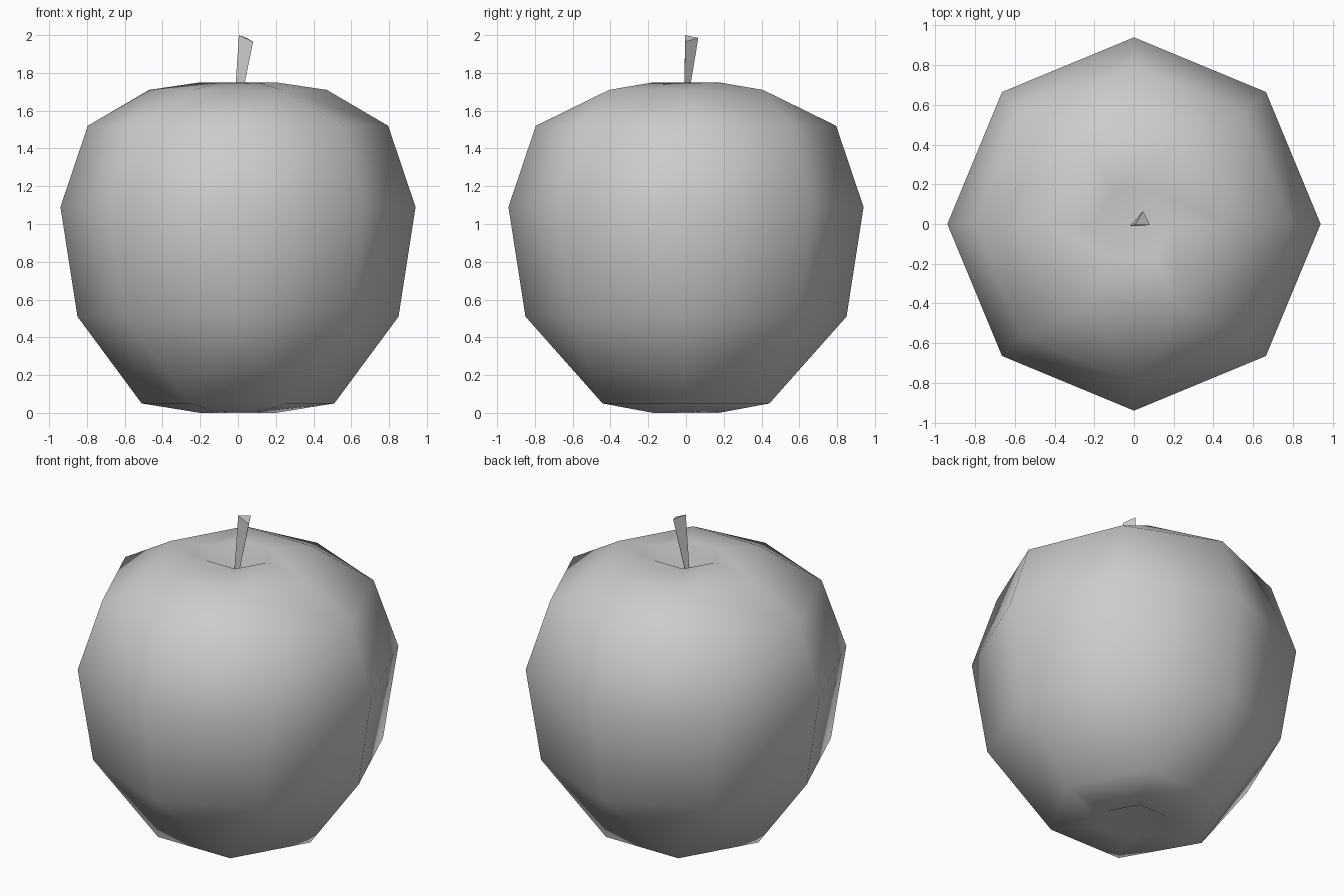
import bpy
import bmesh
from math import cos, sin, tau

cube = bpy.data.objects.get("Cube")
if cube:
    bpy.data.objects.remove(cube, do_unlink=True)

# One plain grey for the whole fruit
grey = bpy.data.materials.new("plain grey")
grey.use_nodes = True
GREY = (0.6, 0.6, 0.6, 1)
grey.diffuse_color = GREY
grey.node_tree.nodes["Principled BSDF"].inputs["Base Color"].default_value = GREY


def ring(bm, sides, radius, z):
    return [bm.verts.new((radius * cos(tau * i / sides), radius * sin(tau * i / sides), z))
            for i in range(sides)]


def join(bm, low, high):
    """Skin two rings, with triangles where their side counts differ."""
    n, m = len(low), len(high)
    if n == m:
        for i in range(n):
            j = (i + 1) % n
            bm.faces.new((low[i], low[j], high[j], high[i]))
        return
    i = j = 0
    while i < n or j < m:
        a, b = low[i % n], high[j % m]
        if j == m or (i < n and (i + 1) / n <= (j + 1) / m):
            i += 1
            bm.faces.new((a, low[i % n], b))
        else:
            j += 1
            bm.faces.new((a, high[j % m], b))


def cap(bm, loop, z):
    tip = bm.verts.new((0, 0, z))
    for a, b in zip(loop, loop[1:] + loop[:1]):
        bm.faces.new((a, b, tip))


def finish(bm, name):
    bmesh.ops.recalc_face_normals(bm, faces=bm.faces)
    mesh = bpy.data.meshes.new(name)
    bm.to_mesh(mesh)
    bm.free()
    mesh.materials.append(grey)
    obj = bpy.data.objects.new(name, mesh)
    bpy.context.collection.objects.link(obj)
    return obj


# Body: six-sided ends around an eight-sided middle, dimpled at both poles
PROFILE = [(6, 0.2, 0), (6, 0.51, 0.05), (8, 0.85, 0.51), (8, 0.94, 1.09),
           (8, 0.795, 1.52), (6, 0.47, 1.71), (6, 0.2, 1.75)]
bm = bmesh.new()
rings = [ring(bm, *row) for row in PROFILE]
for low, high in zip(rings, rings[1:]):
    join(bm, low, high)
cap(bm, rings[0], 0.1)
cap(bm, rings[-1], 1.64)
body = finish(bm, "fruit_body")
body.data.shade_smooth()

# Stem: three-sided, widening upward with a slanted top
bm = bmesh.new()
base = [bm.verts.new(p) for p in ((-0.02, -0.01, 1.62), (0.01, -0.01, 1.62), (-0.005, 0.005, 1.62))]
top = [bm.verts.new(p) for p in ((0.005, -0.005, 2.0), (0.08, -0.005, 1.965), (0.045, 0.065, 1.985))]
join(bm, base, top)
bm.faces.new(top)
bm.faces.new(base[::-1])
finish(bm, "stem")
